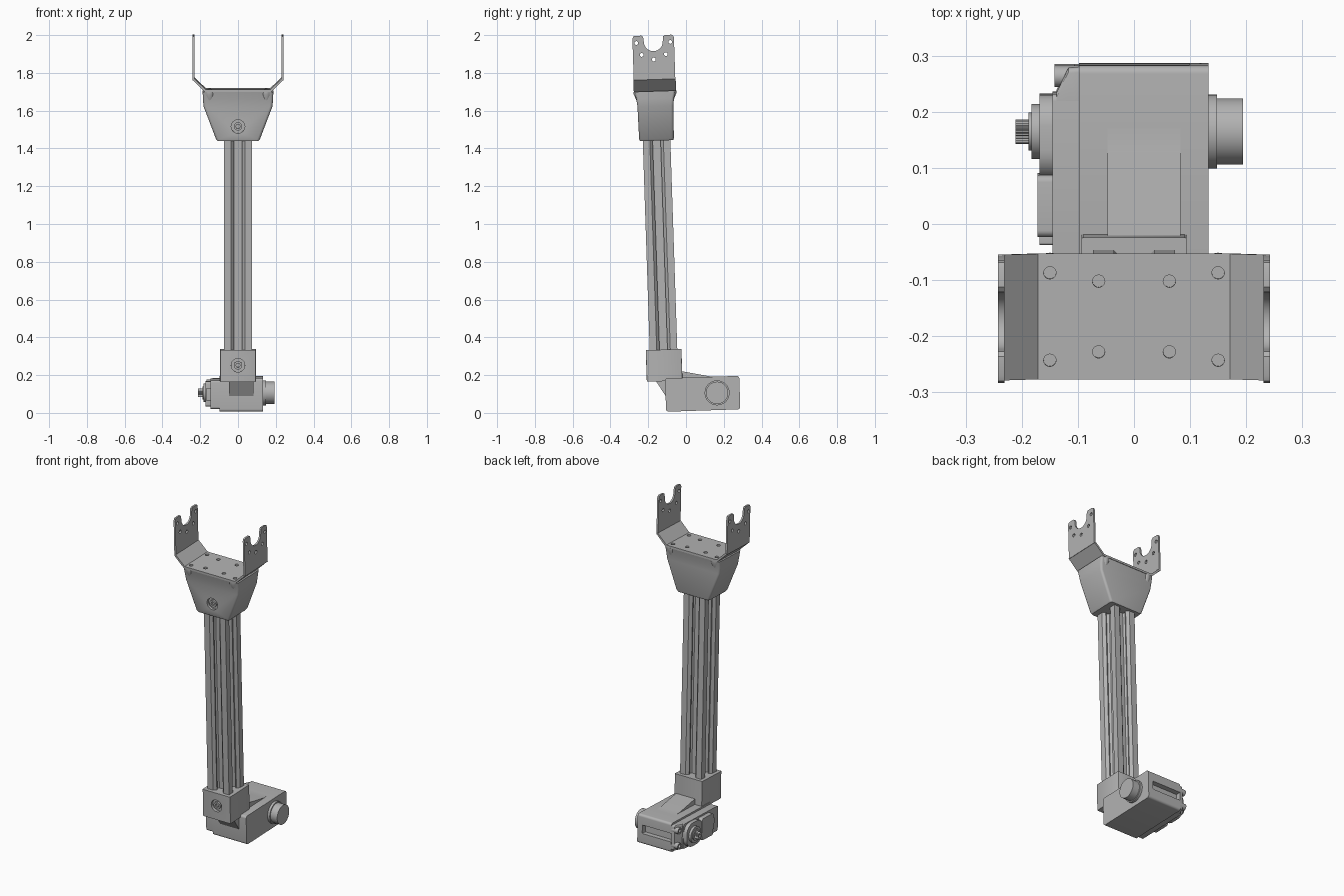
import bpy, bmesh, math
from mathutils import Matrix, Vector

if "Cube" in bpy.data.objects:
    bpy.data.objects.remove(bpy.data.objects["Cube"])

TILT = Matrix.Translation((0, -0.108, 0)) @ Matrix.Rotation(math.radians(1.9), 4, 'X')
grey = bpy.data.materials.new("mid_grey")
grey.diffuse_color = (0.45, 0.45, 0.45, 1)
grey.use_nodes = True
grey.node_tree.nodes["Principled BSDF"].inputs["Base Color"].default_value = grey.diffuse_color


def loft(name, rings):
    """Skin a list of equal-length point rings and cap both ends."""
    bm = bmesh.new()
    vs = [[bm.verts.new(p) for p in r] for r in rings]
    n = len(vs[0])
    for a, b in zip(vs, vs[1:]):
        for i in range(n):
            j = (i + 1) % n
            bm.faces.new((a[i], a[j], b[j], b[i]))
    bm.faces.new(vs[0])
    bm.faces.new(vs[-1])
    bmesh.ops.recalc_face_normals(bm, faces=bm.faces)
    me = bpy.data.meshes.new(name)
    bm.to_mesh(me)
    bm.free()
    me.materials.append(grey)
    ob = bpy.data.objects.new(name, me)
    ob.matrix_world = TILT
    bpy.context.collection.objects.link(ob)
    return ob


def place(p, axis, d):
    return {'x': (d, p[0], p[1]), 'y': (p[0], d, p[1]), 'z': (p[0], p[1], d)}[axis]


def prism(name, pts, axis, a, b):
    return loft(name, [[place(p, axis, d) for p in pts] for d in (a, b)])


def circle(c, r, n=32):
    return [(c[0] + r * math.cos(2 * math.pi * i / n), c[1] + r * math.sin(2 * math.pi * i / n))
            for i in range(n)]


def cyl(name, c, r, axis, a, b, n=32):
    return prism(name, circle(c, r, n), axis, a, b)


def rrect(x0, x1, y0, y1, r, n=6):
    """Rounded rectangle outline."""
    pts = []
    for k, (cx, cy) in enumerate([(x1 - r, y1 - r), (x0 + r, y1 - r), (x0 + r, y0 + r), (x1 - r, y0 + r)]):
        for i in range(n + 1):
            t = math.pi / 2 * (k + i / n)
            pts.append((cx + r * math.cos(t), cy + r * math.sin(t)))
    return pts


def cut(ob, *cutters):
    for c in cutters:
        m = ob.modifiers.new("cut", 'BOOLEAN')
        m.object = c
        m.operation = 'DIFFERENCE'
        m.solver = 'EXACT'
    bpy.context.view_layer.update()
    dg = bpy.context.evaluated_depsgraph_get()
    me = bpy.data.meshes.new_from_object(ob.evaluated_get(dg))
    ob.modifiers.clear()
    ob.data = me
    for c in cutters:
        bpy.data.objects.remove(c)


def screw(name, w, front):
    """Counterbored cap screw with a hexagonal socket on a front face."""
    s = cyl(name, (0, w), 0.022, 'y', front + 0.004, front + 0.03)
    cut(s, cyl("socket_cutter", (0, w), 0.012, 'y', front - 0.01, front + 0.015, 6))


# slotted square post
q = [(0.073, 0.073), (0.036, 0.073), (0.021, 0.058), (0.021, 0.052), (0.043, 0.052),
     (0.040, 0.050), (0.023, 0.030)]
side = q + [(-x, y) for x, y in reversed(q[1:])]
profile = []
for k in range(4):
    c, s = [(1, 0), (0, 1), (-1, 0), (0, -1)][k]
    profile += [(c * x - s * y, s * x + c * y) for x, y in side]
prism("post", profile, 'z', 0.28, 1.60)

# lower clamp block
clamp = prism("lower_clamp", rrect(-0.094, 0.094, -0.094, 0.095, 0.003, 2), 'z', 0.168, 0.335)
cut(clamp, cyl("bore_cutter", (0, 0.255), 0.036, 'y', -0.12, -0.078))
screw("lower_screw", 0.255, -0.094)

# neck joining clamp and motor housing
prism("neck", [(-0.047, 0.172), (0.006, 0.085), (0.10, 0.09), (0.28, 0.16), (0.285, 0.183),
               (0.244, 0.185), (0.095, 0.217), (-0.047, 0.217)], 'x', -0.047, 0.083)

# motor housing with a slot in the rear
housing = prism("motor_housing", rrect(0.003, 0.396, 0.006, 0.183, 0.014), 'x', -0.098, 0.133)
cut(housing, prism("slot_cutter", rrect(-0.12, 0.10, 0.07, 0.122, 0.004, 2), 'y', 0.365, 0.45))

# motor case on the left of the housing
prism("motor_flange", rrect(0.006, 0.345, 0.02, 0.172, 0.012), 'x', -0.145, -0.097)
loft("flange_taper", [[place(p, 'x', d) for p in rrect(0.30, e, 0.02, 0.172, 0.01)]
                      for d, e in ((-0.138, 0.348), (-0.117, 0.392), (-0.097, 0.394))])
prism("gear_cover", rrect(0.19, 0.343, 0.025, 0.168, 0.055), 'x', -0.168, -0.144)
prism("rear_cover", rrect(0.09, 0.20, 0.03, 0.162, 0.012), 'x', -0.172, -0.144)
prism("cable_exit", rrect(0.075, 0.095, 0.06, 0.13, 0.004), 'x', -0.168, -0.144)
for u in (0.03, 0.376):
    for w in (0.05, 0.142):
        ear = cyl("mounting_ear", (u, w), 0.019, 'x', -0.142, -0.097, 20)
        cut(ear, cyl("ear_cutter", (u, w), 0.010, 'x', -0.16, -0.125, 16))

# output shaft and opposite bearing cap
AX = (0.276, 0.097)
cyl("shaft_collar", AX, 0.049, 'x', -0.183, -0.16)
cyl("shaft_step", AX, 0.034, 'x', -0.188, -0.18)
teeth = [(AX[0] + r * math.cos(t), AX[1] + r * math.sin(t))
         for i in range(48) for r, t in [((0.022, 0.019)[i % 2], math.pi * i / 24)]]
shaft = prism("splined_shaft", teeth, 'x', -0.211, -0.18)
cut(shaft, cyl("shaft_cutter", AX, 0.008, 'x', -0.23, -0.195, 16))
cyl("bearing_flange", AX, 0.066, 'x', 0.13, 0.148, 48)
cyl("bearing_cap", AX, 0.059, 'x', 0.14, 0.194, 48)

# tapered upper holder
sections = [(1.442, 0.108, 0.088), (1.452, 0.116, 0.092), (1.625, 0.182, 0.095),
            (1.665, 0.186, 0.100), (1.704, 0.187, 0.109)]
holder = loft("upper_holder", [[place(p, 'z', w) for p in rrect(-x, x, -u, u, 0.014, 4)]
                               for w, x, u in sections])
cut(holder, cyl("bore_cutter", (0, 1.52), 0.036, 'y', -0.13, -0.078))
screw("upper_screw", 1.52, -0.093)
for sx in (-1, 1):
    for su in (-1, 1):
        loft("holder_boss", [[place(p, 'z', w) for p in circle((sx * 0.15, su * 0.085), r, 20)]
                             for w, r in ((1.645, 0.008), (1.69, 0.028), (1.704, 0.028))])

# bent bracket base plate
half = [(0.176, 1.704), (0.242, 1.768), (0.231, 1.774), (0.171, 1.717)]
outline = half + [(-x, w) for x, w in reversed(half)]
plate = prism("bracket_plate", outline, 'y', -0.112, 0.112)
holes = [(sx * x, su * u) for x, u in ((0.15, 0.078), (0.063, 0.063)) for sx in (-1, 1) for su in (-1, 1)]
cut(plate, *[cyl("hole_cutter", h, 0.011, 'z', 1.69, 1.73, 20) for h in holes])

# forked bracket ears
right = [(0.110, 1.766), (0.110, 1.985), (0.106, 1.996), (0.096, 2.0), (0.062, 2.0), (0.053, 1.993)]
arc = [(0.050 * math.cos(t), 1.966 - 0.050 * math.sin(t))
       for t in [math.pi * i / 16 for i in range(17)]]
fork = right + arc + [(-u, w) for u, w in reversed(right)]
for sx in (-1, 1):
    ear = prism("bracket_ear", fork, 'x', sx * 0.231, sx * 0.242)
    pins = [(-0.09, 1.962), (0.09, 1.962), (-0.064, 1.898), (0.064, 1.898), (0, 1.872)]
    cut(ear, *[cyl("pin_cutter", p, 0.010, 'x', sx * 0.2, sx * 0.26, 16) for p in pins])

# smooth curved walls, keep hard edges
for ob in bpy.context.collection.objects:
    ob.select_set(True)
    bpy.context.view_layer.objects.active = ob
bpy.ops.object.shade_smooth_by_angle(angle=math.radians(25))
